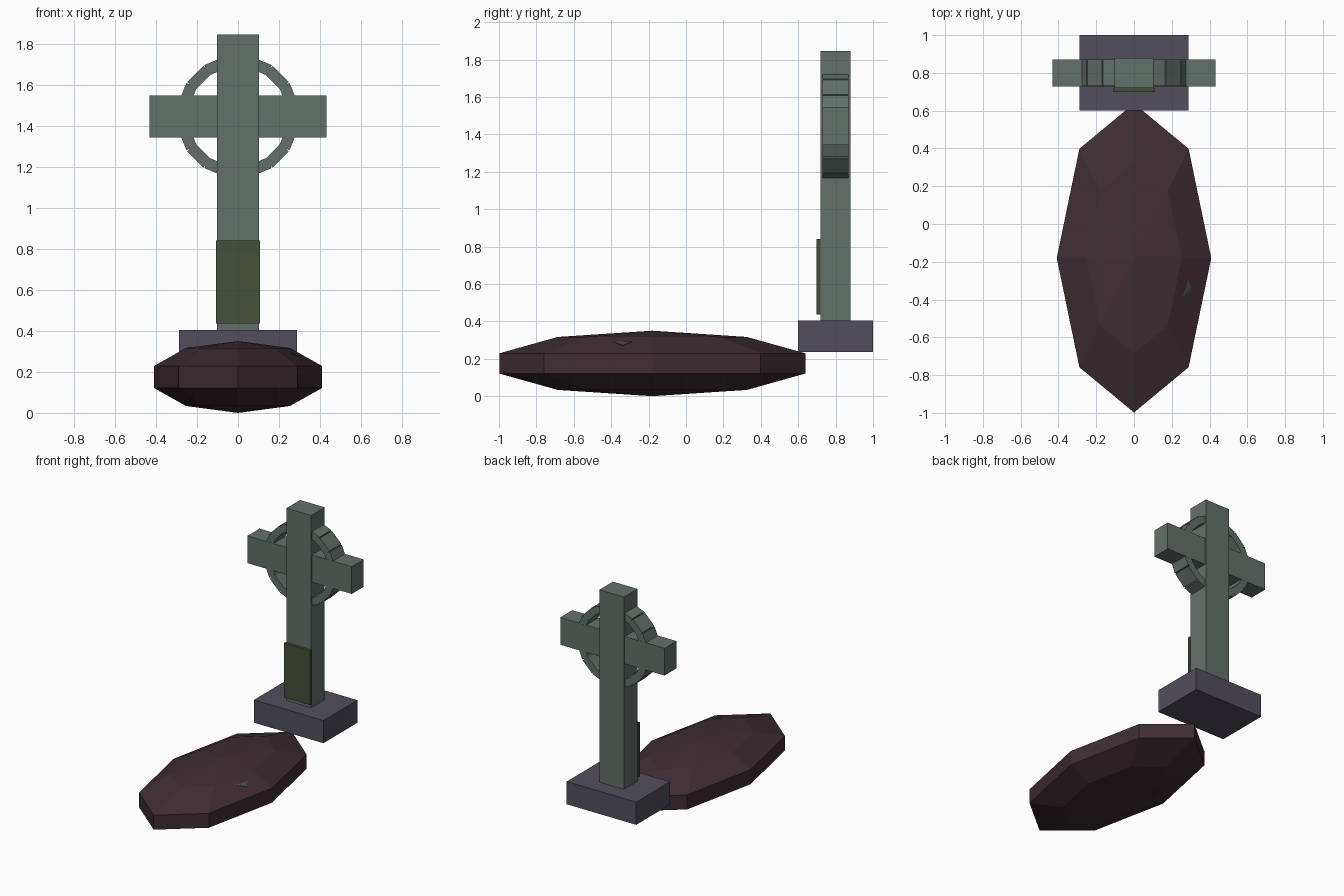
import bpy, bmesh, math
from mathutils import Matrix, Vector

if "Cube" in bpy.data.objects:
    bpy.data.objects.remove(bpy.data.objects["Cube"])


def material(name, rgb):
    m = bpy.data.materials.new(name)
    m.diffuse_color = (*rgb, 1)
    m.use_nodes = True
    m.node_tree.nodes["Principled BSDF"].inputs["Base Color"].default_value = m.diffuse_color
    return m


STONE = material("stone", (0.127, 0.162, 0.144))
PLINTH = material("plinth_stone", (0.084, 0.076, 0.107))
SOIL = material("soil", (0.048, 0.026, 0.033))
MOSS = material("moss", (0.058, 0.080, 0.042))


def finish(name, bm, mat):
    bmesh.ops.recalc_face_normals(bm, faces=bm.faces)
    me = bpy.data.meshes.new(name)
    bm.to_mesh(me)
    bm.free()
    me.materials.append(mat)
    ob = bpy.data.objects.new(name, me)
    bpy.context.collection.objects.link(ob)
    return ob


def box(name, centre, size, mat):
    bm = bmesh.new()
    bmesh.ops.create_cube(bm, size=1, matrix=Matrix.Diagonal((*size, 1)))
    ob = finish(name, bm, mat)
    ob.location = centre
    return ob


# Grave mound: flattened low-poly sphere
bm = bmesh.new()
bmesh.ops.create_uvsphere(bm, u_segments=8, v_segments=5, radius=1,
                          matrix=Matrix.Diagonal((0.43, 0.86, 0.175, 1)))
finish("grave_mound", bm, SOIL).location = (0, -0.18, 0.175)

# Plinth, shaft and arms of the cross
CY, CZ = 0.80, 1.444
box("plinth", (0, CY, 0.32), (0.576, 0.40, 0.17), PLINTH)
box("cross_shaft", (0, CY, 1.125), (0.204, 0.16, 1.44), STONE)
box("cross_arms", (0, CY, CZ), (0.864, 0.142, 0.204), STONE)

# Ring: sixteen separate blocks around the crossing
bm = bmesh.new()
for i in range(16):
    turn = Matrix.Rotation(math.tau * i / 16, 4, 'Y')
    bmesh.ops.create_cube(bm, size=1, matrix=turn
                          @ Matrix.Translation((0.267, 0, 0))
                          @ Matrix.Diagonal((0.055, 0.140, 0.110, 1)))
finish("cross_ring", bm, STONE).location = (0, CY, CZ)

# Moss patch on the front of the shaft
box("shaft_moss", (0, 0.709, 0.638), (0.216, 0.022, 0.405), MOSS)

# Small moss tip poking out of the mound
bm = bmesh.new()
pts = [(0.255, -0.39, 0.293), (0.284, -0.29, 0.293),
       (0.306, -0.337, 0.272), (0.26, -0.34, 0.23)]
vs = [bm.verts.new(Vector(p)) for p in pts]
for a, b, c in ((0, 1, 2), (0, 1, 3), (1, 2, 3), (2, 0, 3)):
    bm.faces.new((vs[a], vs[b], vs[c]))
finish("mound_moss", bm, MOSS)
